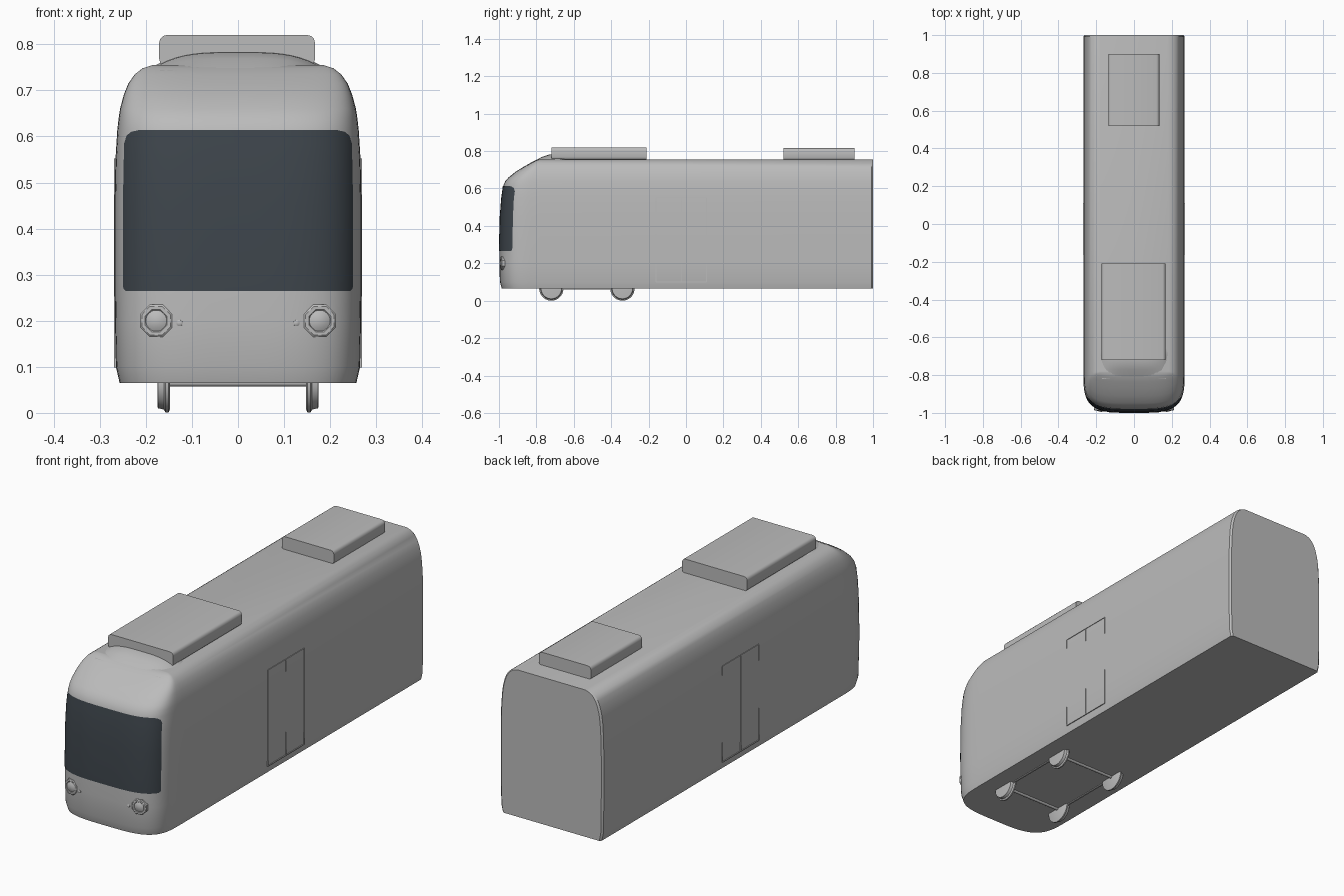
import bpy, bmesh, math
from mathutils import Matrix, Vector

cube = bpy.data.objects.get("Cube")
if cube:
    bpy.data.objects.remove(cube)


def material(name, colour):
    m = bpy.data.materials.new(name)
    m.use_nodes = True
    m.diffuse_color = colour
    m.node_tree.nodes["Principled BSDF"].inputs["Base Color"].default_value = colour
    return m


GREY = material("body grey", (0.5, 0.5, 0.5, 1))
GLASS = material("dark glass", (0.048, 0.06, 0.072, 1))


def finish(name, bm, mat, angle=35):
    me = bpy.data.meshes.new(name)
    bm.to_mesh(me)
    bm.free()
    me.materials.append(mat)
    me.shade_smooth()
    me.set_sharp_from_angle(angle=math.radians(angle))
    ob = bpy.data.objects.new(name, me)
    bpy.context.collection.objects.link(ob)
    return ob


def loft(bm, rows, closed=False):
    """Skin equal-length rows of points; closed rows also get end caps."""
    grid = [[bm.verts.new(p) for p in row] for row in rows]
    n = len(grid[0])
    for a, b in zip(grid, grid[1:]):
        for i in range(n if closed else n - 1):
            j = (i + 1) % n
            bm.faces.new((a[i], a[j], b[j], b[i]))
    if closed:
        bm.faces.new(grid[0])
        bm.faces.new(grid[-1])
        bmesh.ops.recalc_face_normals(bm, faces=bm.faces)


def box(name, lo, hi, mat=GREY, long_bevel=0):
    """Box between two corners, optionally rounded along its y edges."""
    bm = bmesh.new()
    bmesh.ops.create_cube(bm, size=1)
    for v in bm.verts:
        v.co = Vector([l + (h - l) * (c + 0.5) for l, h, c in zip(lo, hi, v.co)])
    if long_bevel:
        edges = [e for e in bm.edges
                 if abs(e.verts[0].co.y - e.verts[1].co.y) > 1e-4]
        bmesh.ops.bevel(bm, geom=edges, offset=long_bevel, segments=3,
                        profile=0.5, affect='EDGES')
    return finish(name, bm, mat)


def turned(name, profile, sides, matrix):
    """Lathe (radius, height) points about local z, then place."""
    bm = bmesh.new()
    rows = [[(r * math.cos(a), r * math.sin(a), h) for a in
             [2 * math.pi * (k + 0.5) / sides for k in range(sides)]]
            for r, h in profile]
    loft(bm, rows, closed=True)
    bm.transform(matrix)
    return finish(name, bm, GREY)


# Body shell: height, half width, nose position
SHELL = [(.065, .257, -.985), (.1, .265, -.995), (.2, .267, -.998),
         (.3, .268, -.998), (.45, .268, -.994), (.55, .266, -.986),
         (.615, .262, -.977), (.64, .259, -.966), (.66, .256, -.948),
         (.69, .248, -.91), (.715, .238, -.87), (.735, .224, -.835),
         (.748, .207, -.81), (.755, .185, -.79)]
POWER, SHOULDER = 3.7, -.78


def shell_at(z):
    for a, b in zip(SHELL, SHELL[1:]):
        if z <= b[0]:
            t = (z - a[0]) / (b[0] - a[0])
            return [p + (q - p) * t for p, q in zip(a, b)][1:]


def nose_y(x, z):
    w, front = shell_at(z)
    return SHOULDER + (front - SHOULDER) * (1 - abs(x / w) ** POWER) ** (1 / POWER)


def body_ring(z, w, front):
    ring = [(-w, .992, z), (-w + .008, 1, z), (w - .008, 1, z), (w, .992, z)]
    steps = 48
    for k in range(steps + 1):
        a = math.pi * k / steps
        c, s = math.cos(a), max(math.sin(a), 0)
        x = math.copysign(abs(c) ** (2 / POWER), c) * w
        ring.append((x, SHOULDER + (front - SHOULDER) * s ** (2 / POWER), z))
    return ring


bm = bmesh.new()
loft(bm, [body_ring(*s) for s in SHELL], closed=True)
finish("body_shell", bm, GREY)

# Windscreen: thin skin following the nose, with rounded upper corners
bm = bmesh.new()
rows = []
for z, half in [(.265, .244), (.27, .249), (.3, .25), (.45, .25), (.55, .248),
                (.585, .247), (.602, .242), (.61, .232), (.614, .215)]:
    xs = [half * math.sin(math.pi / 2 * k / 16) for k in range(-16, 17)]
    rows.append([(x, nose_y(x, z) - .002, z) for x in xs])
loft(bm, rows)
finish("windscreen", bm, GLASS)

# Roof fairing blending the nose into the front roof unit
bm = bmesh.new()
rows = []
for y, half, z in [(-.82, .17, .742), (-.77, .18, .769), (-.73, .19, .782),
                   (-.69, .198, .784), (-.655, .198, .775), (-.625, .18, .75)]:
    rows.append([(half * u, y, .742 + (z - .742) * (1 - abs(u) ** 3.5))
                 for u in [k / 10 for k in range(-10, 11)]])
loft(bm, rows)
finish("roof_fairing", bm, GREY)

# Roof units
box("front_roof_unit", (-.171, -.72, .752), (.167, -.21, .82), long_bevel=.016)
box("rear_roof_unit", (-.136, .52, .75), (.134, .9, .815), long_bevel=.016)

for side, name in ((1, "left"), (-1, "right")):
    # Headlights and small marker lamps facing forwards
    for part, x, z, sides, profile in (
            ("headlight", .177, .2, 8, [(.038, -.02), (.038, .003), (.034, .006),
                                        (.026, .006), (.023, .003)]),
            ("headlight_lens", .177, .2, 20, [(.023, -.01), (.023, .004),
                                              (.015, .008), (.004, .01)]),
            ("marker_lamp", .127, .195, 12, [(.007, -.01), (.007, .002),
                                             (.004, .004)])):
        place = (Matrix.Translation((side * x, nose_y(x, z), z))
                 @ Matrix.Rotation(side * .12, 4, 'Z')
                 @ Matrix.Rotation(math.pi / 2, 4, 'X'))
        turned(f"{name}_{part}", profile, sides, place)

    # Double door seams
    def seam(part, y0, y1, z0, z1):
        inner, outer = sorted((side * .26, side * .2688))
        box(f"{name}_door_{part}", (inner, y0, z0), (outer, y1, z1))
    for part, y in (("front_seam", -.16), ("middle_seam", -.025), ("rear_seam", .11)):
        seam(part, y - .002, y + .002, .1, .55)
    seam("sill", -.16, .11, .098, .102)
    seam("header", -.16, .11, .548, .552)

    # Flanged wheels
    for end, y in (("front", -.72), ("rear", -.34)):
        place = (Matrix.Translation((side * .148, y, .065))
                 @ Matrix.Rotation(side * math.pi / 2, 4, 'Y'))
        turned(f"{name}_{end}_wheel", [(.058, 0), (.065, .003), (.065, .009),
               (.058, .013), (.055, .026), (.045, .027)], 32, place)

    # Bogie side rail
    box(f"{name}_bogie_rail", (side * .16 - .004, -.72, .061),
        (side * .16 + .004, -.34, .07))

# Axles
for end, y in (("front", -.72), ("rear", -.34)):
    place = Matrix.Translation((-.15, y, .065)) @ Matrix.Rotation(math.pi / 2, 4, 'Y')
    turned(f"{end}_axle", [(.008, 0), (.008, .3)], 12, place)
